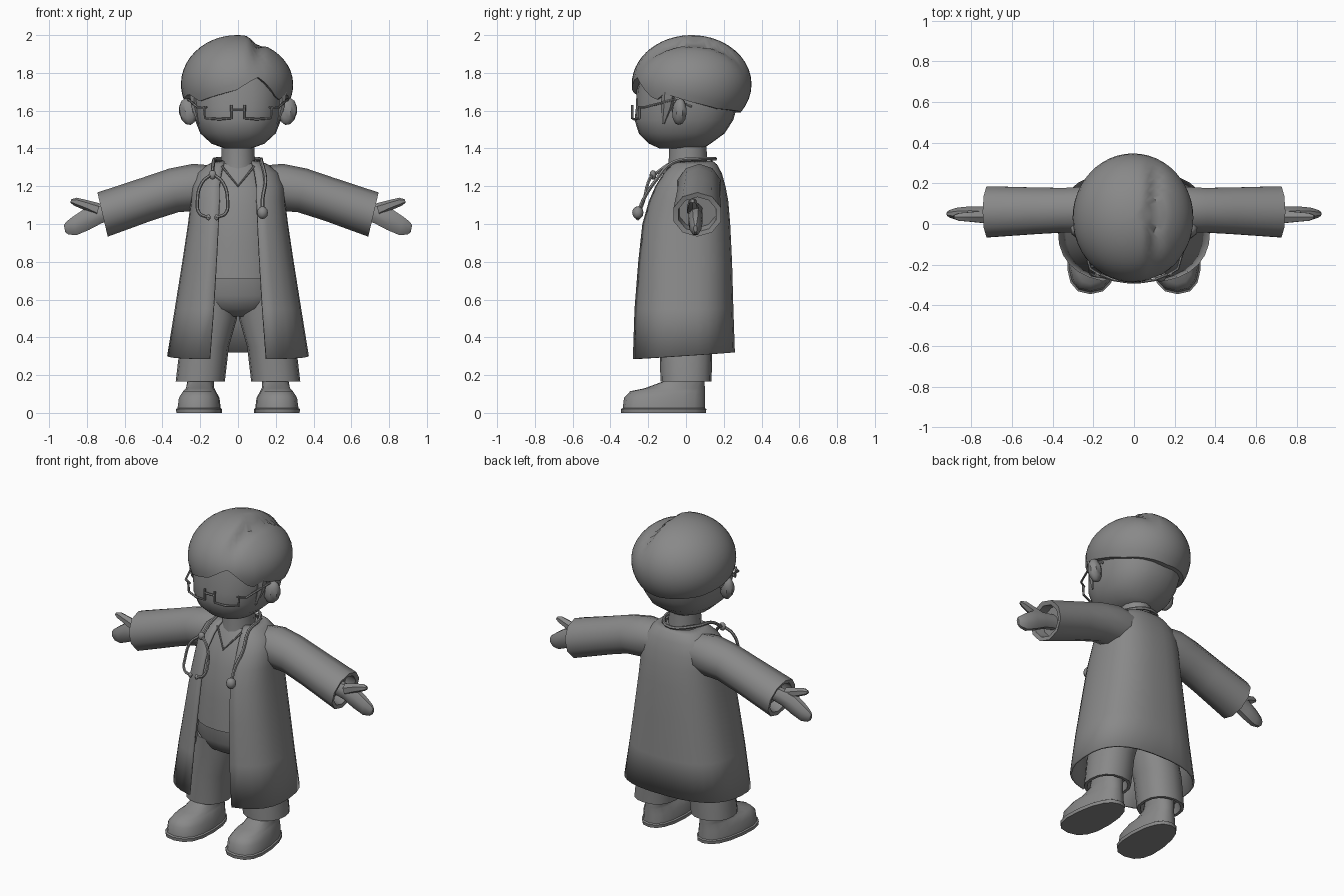
import bpy, bmesh, math
from mathutils import Vector

if "Cube" in bpy.data.objects:
    bpy.data.objects.remove(bpy.data.objects["Cube"])

grey = bpy.data.materials.new("grey")
grey.diffuse_color = (0.25, 0.25, 0.25, 1)
grey.use_nodes = True
grey.node_tree.nodes["Principled BSDF"].inputs["Base Color"].default_value = grey.diffuse_color


def finish(ob, angle=40):
    """Assign the colour and smooth the soft edges."""
    ob.data.materials.append(grey)
    bpy.ops.object.select_all(action='DESELECT')
    ob.select_set(True)
    bpy.context.view_layer.objects.active = ob
    bpy.ops.object.shade_smooth_by_angle(angle=math.radians(angle))
    return ob


def loft(name, rings, closed=True, caps=(True, True), thick=0):
    """Skin a list of equal-length rings."""
    bm = bmesh.new()
    vs = [[bm.verts.new(p) for p in r] for r in rings]
    n = len(vs[0])
    for a, b in zip(vs, vs[1:]):
        for i in range(n if closed else n - 1):
            j = (i + 1) % n
            bm.faces.new((a[i], a[j], b[j], b[i]))
    for use, r in zip(caps, (vs[0], vs[-1])):
        if use and closed:
            bm.faces.new(r)
    bmesh.ops.recalc_face_normals(bm, faces=bm.faces)
    me = bpy.data.meshes.new(name)
    bm.to_mesh(me)
    bm.free()
    ob = bpy.data.objects.new(name, me)
    bpy.context.collection.objects.link(ob)
    if thick:
        mod = ob.modifiers.new("thickness", 'SOLIDIFY')
        mod.thickness = thick
    return finish(ob)


def spow(v, e):
    return math.copysign(abs(v) ** e, v)


def oval(z, rx, yf, yb, cx=0, n=20, e=0.9, a0=0, wide=0):
    """Rounded horizontal ring from the front round; a0 leaves a front gap."""
    yc, ry = (yf + yb) / 2, (yb - yf) / 2
    steps = n if a0 == 0 else n - 1
    out = []
    for i in range(n):
        a = a0 + (2 * math.pi - 2 * a0) * i / steps
        c, s = spow(math.cos(a), e), spow(math.sin(a), e)
        out.append((cx + rx * s * (1 + wide * c), yc - ry * c, z))
    return out


def cross(c, rz, ry, tilt, n=10):
    """Ring across a sideways limb, leaning by tilt."""
    pts = []
    for i in range(n):
        a = 2 * math.pi * (i + 0.5) / n
        u = rz * math.sin(a)
        pts.append((c[0] + u * math.sin(tilt), c[1] + ry * math.cos(a), c[2] + u * math.cos(tilt)))
    return pts


def tube(name, pts, r, smooth=True):
    """Thin pipe through points."""
    cu = bpy.data.curves.new(name, 'CURVE')
    cu.dimensions = '3D'
    cu.bevel_depth, cu.bevel_resolution = r, 1
    cu.use_fill_caps = True
    cu.resolution_u = 4
    sp = cu.splines.new('BEZIER' if smooth else 'POLY')
    if smooth:
        sp.bezier_points.add(len(pts) - 1)
        for b, p in zip(sp.bezier_points, pts):
            b.co = p
            b.handle_left_type = b.handle_right_type = 'AUTO'
    else:
        sp.points.add(len(pts) - 1)
        for b, p in zip(sp.points, pts):
            b.co = (*p, 1)
    tmp = bpy.data.objects.new(name, cu)
    bpy.context.collection.objects.link(tmp)
    me = bpy.data.meshes.new_from_object(tmp.evaluated_get(bpy.context.evaluated_depsgraph_get()))
    bpy.data.objects.remove(tmp)
    ob = bpy.data.objects.new(name, me)
    bpy.context.collection.objects.link(ob)
    return finish(ob)


def ball(name, loc, scale, rot=(0, 0, 0), seg=10):
    bpy.ops.mesh.primitive_uv_sphere_add(segments=seg, ring_count=6, location=loc, rotation=rot)
    ob = bpy.context.object
    ob.name = name
    ob.scale = scale
    return finish(ob)


# Head and neck
loft("head", [oval(*r, e=0.85, n=24) for r in (
    (1.40, .07, -.14, .09), (1.425, .14, -.195, .13), (1.48, .20, -.25, .205),
    (1.55, .228, -.272, .25), (1.62, .24, -.265, .27), (1.70, .245, -.262, .28),
    (1.80, .23, -.24, .25))])
loft("neck", [oval(z, r, -r, r + .02, n=14, e=1) for z, r in
              ((1.26, .1), (1.33, .092), (1.43, .088))])

# Hair cap with an off-centre parting and a peaked fringe
rim = [(-180, 1.59), (-120, 1.61), (-90, 1.645), (-62, 1.69), (-45, 1.65), (0, 1.71), (15, 1.76),
       (19, 1.80), (32, 1.74), (50, 1.65), (62, 1.69), (90, 1.645), (120, 1.61), (180, 1.59)]


def rim_z(d):
    for (a, za), (b, zb) in zip(rim, rim[1:]):
        if a <= d <= b:
            return za + (zb - za) * (d - a) / (b - a)


def hair_point(d, phi, k=1.0):
    a = math.radians(d)
    x = -.005 + .297 * k * math.cos(phi) * math.sin(a)
    y = .03 - .317 * k * math.cos(phi) * math.cos(a)
    up = math.sin(phi)
    z = 1.74 + .26 * up
    if up > 0:
        z -= .03 * up * math.exp(-((x - .1) / .025) ** 2)
        z -= .025 * up * min(1, max(0, (x - .06) / .06))
    return (x, y, z)


hair = []
degs = [-180 + 360 * i / 48 for i in range(48)]
for k in range(-1, 15):
    row = []
    for d in degs:
        low = math.asin((rim_z(d) - 1.74) / .26)
        t = max(k, 0) / 14
        row.append(hair_point(d, low + (math.pi / 2 - .04 - low) * t, .86 if k < 0 else 1))
    hair.append(row)
loft("hair", hair, caps=(False, True))

# Coat: open-fronted shell
coat = []
for z, rx, yf, yb, gap in ((.30, .375, -.292, .26, .15), (.55, .335, -.282, .252, .13),
                           (.80, .295, -.262, .245, .115), (1.0, .265, -.24, .235, .105),
                           (1.12, .25, -.205, .225, .10), (1.20, .245, -.17, .21, .10),
                           (1.27, .215, -.125, .19, .09), (1.315, .16, -.085, .165, .08),
                           (1.335, .115, -.055, .14, .07)):
    a0 = math.asin((gap / rx) ** (1 / .78))
    ring = oval(z, rx, yf, yb, n=28, e=.78, a0=a0)
    if z == .30:
        ring = [(x, y, .285 + .035 * (y + .28) / .54) for x, y, z in ring]
    coat.append(ring)
loft("coat", coat, closed=False, thick=.012)

# Shirt, neckline and trouser seat
loft("shirt", [oval(*r) for r in (
    (.71, .235, -.215, .2), (.9, .22, -.205, .2), (1.1, .205, -.18, .19),
    (1.2, .19, -.145, .17), (1.28, .14, -.105, .14), (1.325, .1, -.075, .12))])
tube("neckline", [(-.085, -.085, 1.305), (0, -.15, 1.2), (.085, -.085, 1.305)], .006, False)
loft("trouser_seat", [oval(*r) for r in (
    (.73, .225, -.205, .19), (.62, .245, -.195, .19), (.55, .2, -.16, .16), (.51, .08, -.09, .09))])

# Glasses bridge
tube("glasses_bridge", [(-.035, -.285, 1.605), (.035, -.285, 1.605)], .007, False)

for s, side in ((-1, "left"), (1, "right")):
    # Ear, sideburn and glasses
    ball(side + "_ear", (s * .265, -.035, 1.595), (.05, .04, .072), (0, s * .2, s * .35), 8)
    loft(side + "_sideburn", [oval(z, r, y - r * 1.6, y + r * 1.6, cx=s * x, n=6) for z, r, y, x in
                              ((1.70, .025, -.09, .235), (1.62, .02, -.10, .23), (1.53, .004, -.12, .21))])
    tube(side + "_rim", [(s * .035, -.285, 1.63), (s * .035, -.285, 1.56), (s * .10, -.275, 1.555),
                         (s * .175, -.245, 1.56), (s * .18, -.245, 1.625)], .007, False)
    tube(side + "_temple", [(s * .165, -.25, 1.618), (s * .215, -.22, 1.618), (s * .262, -.06, 1.66),
                            (s * .262, .03, 1.62)], .007, False)

    # Sleeve with a turned-in cuff
    arm = [((.12, .07, 1.2), .11, .11, .1), ((.22, .07, 1.195), .125, .12, .15),
           ((.34, .068, 1.178), .118, .115, .2), ((.48, .065, 1.132), .116, .12, .23),
           ((.717, .06, 1.05), .12, .132, .23), ((.712, .06, 1.05), .095, .105, .23),
           ((.65, .06, 1.068), .09, .1, .23)]
    loft(side + "_sleeve", [cross((s * c[0], c[1], c[2]), rz, ry, s * t) for c, rz, ry, t in arm])

    # Hand and thumb
    palm = [(.64, 1.07, .045, .04), (.73, 1.05, .05, .038), (.80, 1.025, .062, .04),
            (.865, .99, .054, .033), (.905, .977, .036, .02), (.918, .975, .02, .01)]
    loft(side + "_hand", [cross((s * x, .05, z), rz, ry, s * .2, 8) for x, z, rz, ry in palm])
    thumb = [(.74, 1.075, .035), (.80, 1.098, .028), (.86, 1.118, .022), (.885, 1.122, .01)]
    loft(side + "_thumb", [cross((s * x, .035, z), r, r, -s * .3, 6) for x, z, r in thumb])

    # Trouser leg with a hollow cuff
    leg = [(.60, .12, .115, .16), (.5, .135, .13, .15), (.35, .178, .13, .14),
           (.165, .2, .13, .135), (.165, .2, .112, .117), (.22, .195, .1, .105)]
    loft(side + "_trouser_leg", [oval(z, rx, -ry, ry, cx=s * x, n=16) for z, x, rx, ry in leg])

    # Shoe, widest at the toe
    shoe = [(0, .118, -.343, .105, .14), (.02, .12, -.345, .108, .14), (.025, .112, -.335, .1, .14),
            (.08, .105, -.328, .1, .14), (.115, .085, -.295, .1, .1), (.13, .075, -.22, .1, .03),
            (.165, .07, -.125, .098, 0), (.23, .068, -.1, .09, 0)]
    rings = [oval(z, rx, yf, yb, cx=s * .2, n=16, e=.82, wide=w) for z, rx, yf, yb, w in shoe]
    loft(side + "_shoe", [[(x - s * .05 * (y + .05), y, z) for x, y, z in r] for r in rings])

# Stethoscope: neck tube, forked headset and chest piece
tube("stethoscope_tube", [(-.135, -.17, 1.26), (-.13, -.07, 1.325), (-.11, .06, 1.345), (0, .155, 1.345),
                          (.11, .06, 1.345), (.125, -.07, 1.325), (.145, -.16, 1.23),
                          (.13, -.225, 1.13), (.13, -.25, 1.07)], .01)
ball("chest_piece", (.13, -.255, 1.06), (.03, .03, .034))
ball("headset_joint", (-.135, -.175, 1.26), (.022, .018, .025))
for s, side in ((-1, "outer"), (1, "inner")):
    tube(side + "_headset_arm", [(-.135, -.175, 1.265), (-.135 + s * .055, -.2, 1.22),
                                 (-.135 + s * .08, -.225, 1.12), (-.135 + s * .068, -.25, 1.055),
                                 (-.135 + s * .025, -.255, 1.035)], .009)
    ball(side + "_earpiece", (-.135 + s * .022, -.255, 1.035), (.012, .012, .016), seg=8)
